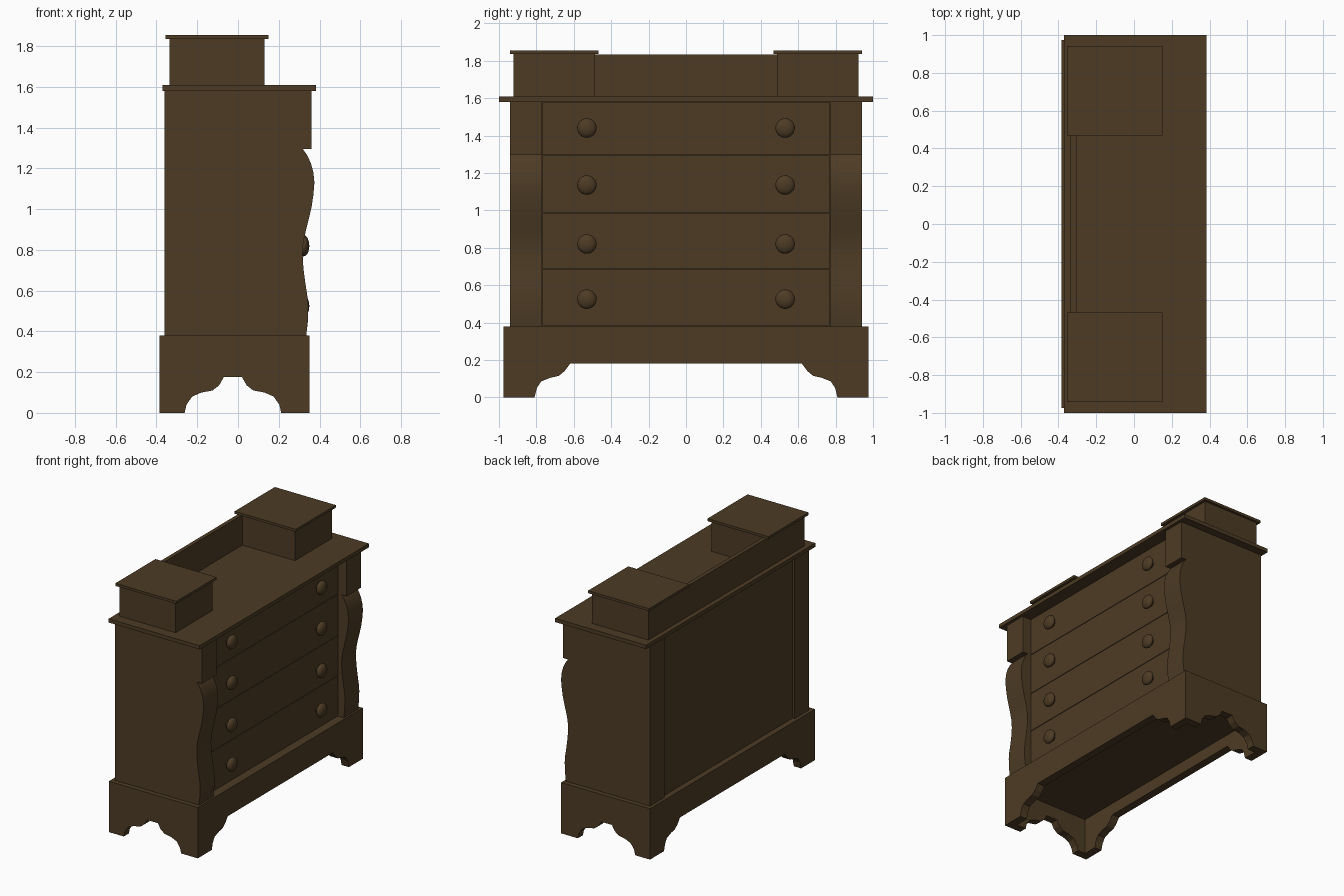
import bpy, bmesh, math
from mathutils import Matrix

if "Cube" in bpy.data.objects:
    bpy.data.objects.remove(bpy.data.objects["Cube"])

wood = bpy.data.materials.new("dark brown wood")
wood.diffuse_color = (0.074, 0.044, 0.018, 1)
wood.use_nodes = True
wood.node_tree.nodes["Principled BSDF"].inputs["Base Color"].default_value = wood.diffuse_color


def finish(name, bm, smooth=False):
    bmesh.ops.recalc_face_normals(bm, faces=bm.faces)
    me = bpy.data.meshes.new(name)
    bm.to_mesh(me)
    bm.free()
    me.materials.append(wood)
    ob = bpy.data.objects.new(name, me)
    bpy.context.collection.objects.link(ob)
    if smooth:
        bpy.ops.object.select_all(action='DESELECT')
        ob.select_set(True)
        bpy.context.view_layer.objects.active = ob
        bpy.ops.object.shade_smooth_by_angle(angle=math.radians(35))
    return ob


def box(name, x, y, z):
    bm = bmesh.new()
    bmesh.ops.create_cube(bm, size=1)
    for v in bm.verts:
        v.co = [r[0] if c < 0 else r[1] for c, r in zip(v.co, (x, y, z))]
    return finish(name, bm)


def prism(name, pts, lo, hi, axis, smooth=False):
    """Extrude a (horizontal, z) profile along x or y."""
    bm = bmesh.new()
    vs = [bm.verts.new((lo, a, z) if axis == 'x' else (a, lo, z)) for a, z in pts]
    f = bm.faces.new(vs)
    ext = bmesh.ops.extrude_face_region(bm, geom=[f])
    d = hi - lo
    bmesh.ops.translate(bm, vec=(d, 0, 0) if axis == 'x' else (0, d, 0),
                        verts=[g for g in ext['geom'] if isinstance(g, bmesh.types.BMVert)])
    return finish(name, bm, smooth)


# Bracket base: four boards with scalloped cut-outs, and a bottom panel
BX0, BX1, BY, BH, T = -0.385, 0.35, 0.975, 0.38, 0.06


def board(outer_lo, outer_hi, centre, arch):
    left = [(centre - a, z) for a, z in arch]
    right = [(centre + a, z) for a, z in reversed(arch)]
    return [(outer_lo, BH), (outer_lo, 0)] + left + right + [(outer_hi, 0), (outer_hi, BH)]


long_arch = [(0.81, 0), (0.797, 0.05), (0.775, 0.085), (0.725, 0.105),
             (0.68, 0.115), (0.65, 0.14), (0.62, 0.18)]
short_arch = [(0.237, 0), (0.228, 0.04), (0.2, 0.08), (0.155, 0.1),
              (0.1, 0.11), (0.068, 0.135), (0.045, 0.175)]
long_pts = board(-BY, BY, 0, long_arch)
short_pts = board(BX0 + T, BX1 - T, -0.025, short_arch)
prism("base_front_board", long_pts, BX1 - T, BX1, 'x')
prism("base_back_board", long_pts, BX0, BX0 + T, 'x')
prism("base_side_board_a", short_pts, -BY, -BY + T, 'y')
prism("base_side_board_b", short_pts, BY - T, BY, 'y')
box("base_bottom_panel", (BX0 + T, BX1 - T), (-BY + T, BY - T), (0.27, BH))

# Case sides with serpentine front edge and square upper block
side = [(-0.36, 0.38), (0.335, 0.38), (0.343, 0.45), (0.345, 0.52), (0.341, 0.57),
        (0.33, 0.64), (0.321, 0.71), (0.317, 0.78), (0.321, 0.84), (0.332, 0.89),
        (0.347, 0.95), (0.361, 1.01), (0.37, 1.07), (0.375, 1.13), (0.37, 1.18),
        (0.358, 1.225), (0.339, 1.265), (0.318, 1.295), (0.36, 1.295), (0.36, 1.58),
        (-0.36, 1.58)]
prism("case_side_a", side, -0.94, -0.77, 'y', True)
prism("case_side_b", side, 0.77, 0.94, 'y', True)
box("case_core", (-0.342, 0.28), (-0.77, 0.77), (0.38, 1.58))

# Drawers with round knobs
edges = [0.382, 0.685, 0.985, 1.295, 1.578]
knob_z = [0.525, 0.82, 1.135, 1.44]
for i in range(4):
    box(f"drawer_{i + 1}", (0.275, 0.29), (-0.768, 0.768),
        (edges[i] + 0.002, edges[i + 1] - 0.002))
    for j, y in enumerate((-0.53, 0.53)):
        bm = bmesh.new()
        bmesh.ops.create_uvsphere(bm, u_segments=24, v_segments=12, radius=1,
                                  matrix=Matrix.Translation((0.322, y, knob_z[i]))
                                  @ Matrix.Diagonal((0.028, 0.052, 0.052, 1))
                                  @ Matrix.Rotation(math.pi / 2, 4, 'Y'))
        bmesh.ops.create_cone(bm, cap_ends=True, segments=16, radius1=0.025,
                              radius2=0.025, depth=0.04,
                              matrix=Matrix.Translation((0.305, y, knob_z[i]))
                              @ Matrix.Rotation(math.pi / 2, 4, 'Y'))
        finish(f"knob_{i + 1}_{j + 1}", bm, True)

# Top slab, two small top boxes with lids, and the back rail between them
box("top_slab", (-0.37, 0.383), (-1, 1), (1.58, 1.608))
for n, s in (("a", -1), ("b", 1)):
    box(f"top_box_{n}", (-0.335, 0.13), sorted((s * 0.487, s * 0.923)), (1.608, 1.836))
    box(f"top_box_lid_{n}", (-0.355, 0.15), sorted((s * 0.468, s * 0.942)), (1.836, 1.855))
box("back_rail", (-0.335, -0.305), (-0.487, 0.487), (1.608, 1.834))
